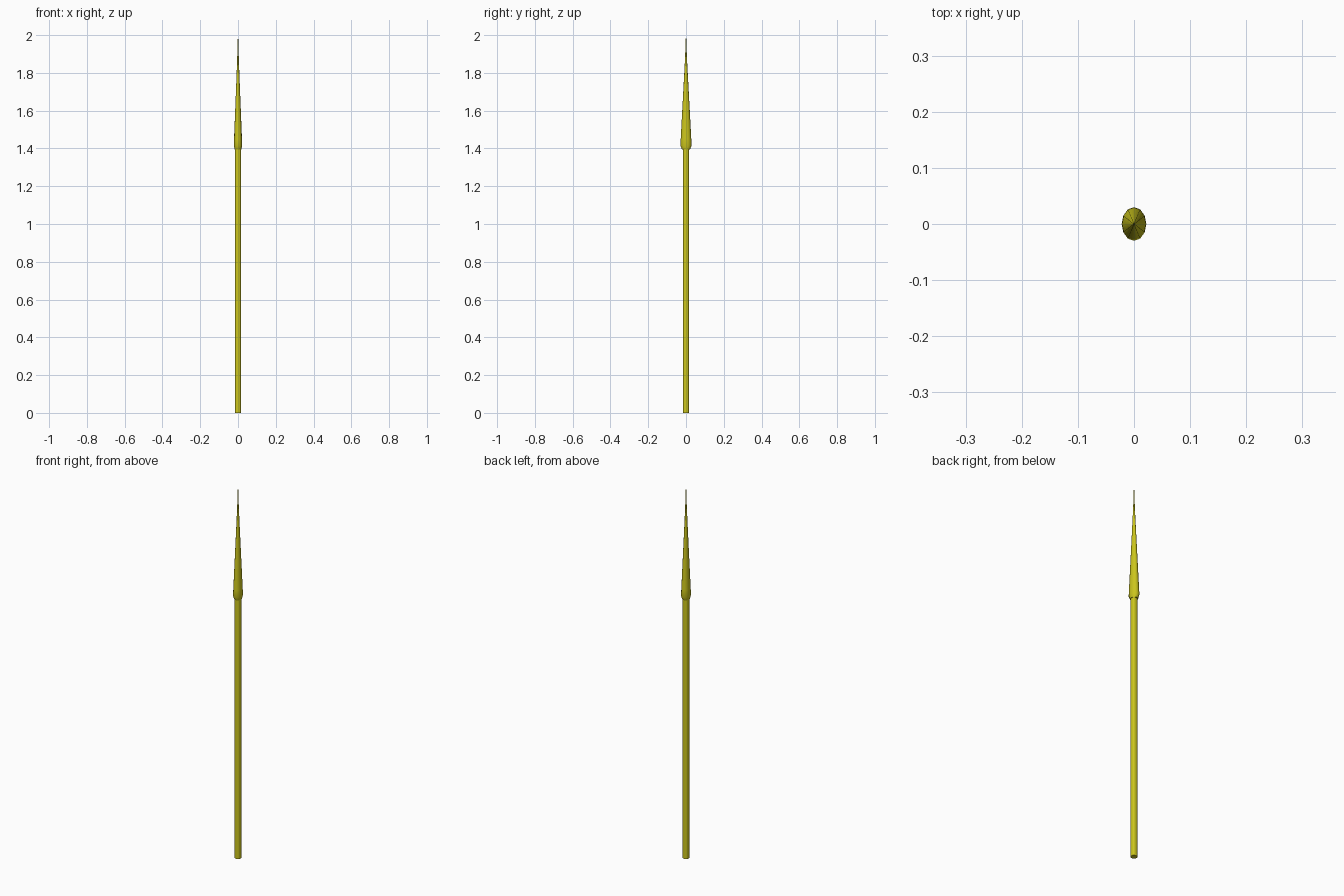
import bpy, bmesh, math

if "Cube" in bpy.data.objects:
    bpy.data.objects.remove(bpy.data.objects["Cube"])

# single yellow-olive colour
mat = bpy.data.materials.new("olive_yellow")
mat.diffuse_color = (0.60, 0.56, 0.012, 1)
mat.use_nodes = True
mat.node_tree.nodes["Principled BSDF"].inputs["Base Color"].default_value = mat.diffuse_color


def lathe(name, rings, sides, power=2.0):
    """Skin a stack of rings (z, half width x, half width y); power > 2 squares them off."""
    def bend(v):
        return math.copysign(abs(v) ** (2 / power), v)

    bm = bmesh.new()
    loops = []
    for z, rx, ry in rings:
        loops.append([bm.verts.new((rx * bend(math.cos(a)), ry * bend(math.sin(a)), z))
                      for a in (2 * math.pi * i / sides for i in range(sides))])
    for lo, hi in zip(loops, loops[1:]):
        for i in range(sides):
            j = (i + 1) % sides
            bm.faces.new((lo[i], lo[j], hi[j], hi[i])).smooth = True
    bm.faces.new(loops[0][::-1])
    bm.faces.new(loops[-1])
    # keep the hard edges of the end caps sharp
    for e in bm.edges:
        e.smooth = e.calc_face_angle(0) < math.radians(50)
    me = bpy.data.meshes.new(name)
    bm.to_mesh(me)
    bm.free()
    me.materials.append(mat)
    ob = bpy.data.objects.new(name, me)
    bpy.context.collection.objects.link(ob)
    return ob


# pole with a rounded-square section
lathe("shaft", [(0, 0.0155, 0.0155), (1.40, 0.0155, 0.0155)], 16, 2.8)

# flattened, long tapering point
lathe("spear_head", [
    (1.395, 0.018, 0.021),
    (1.415, 0.022, 0.030),
    (1.45, 0.021, 0.028),
    (1.60, 0.015, 0.020),
    (1.75, 0.009, 0.012),
    (1.86, 0.005, 0.006),
    (1.93, 0.0025, 0.003),
    (2.00, 0.0008, 0.0008),
], 12)
